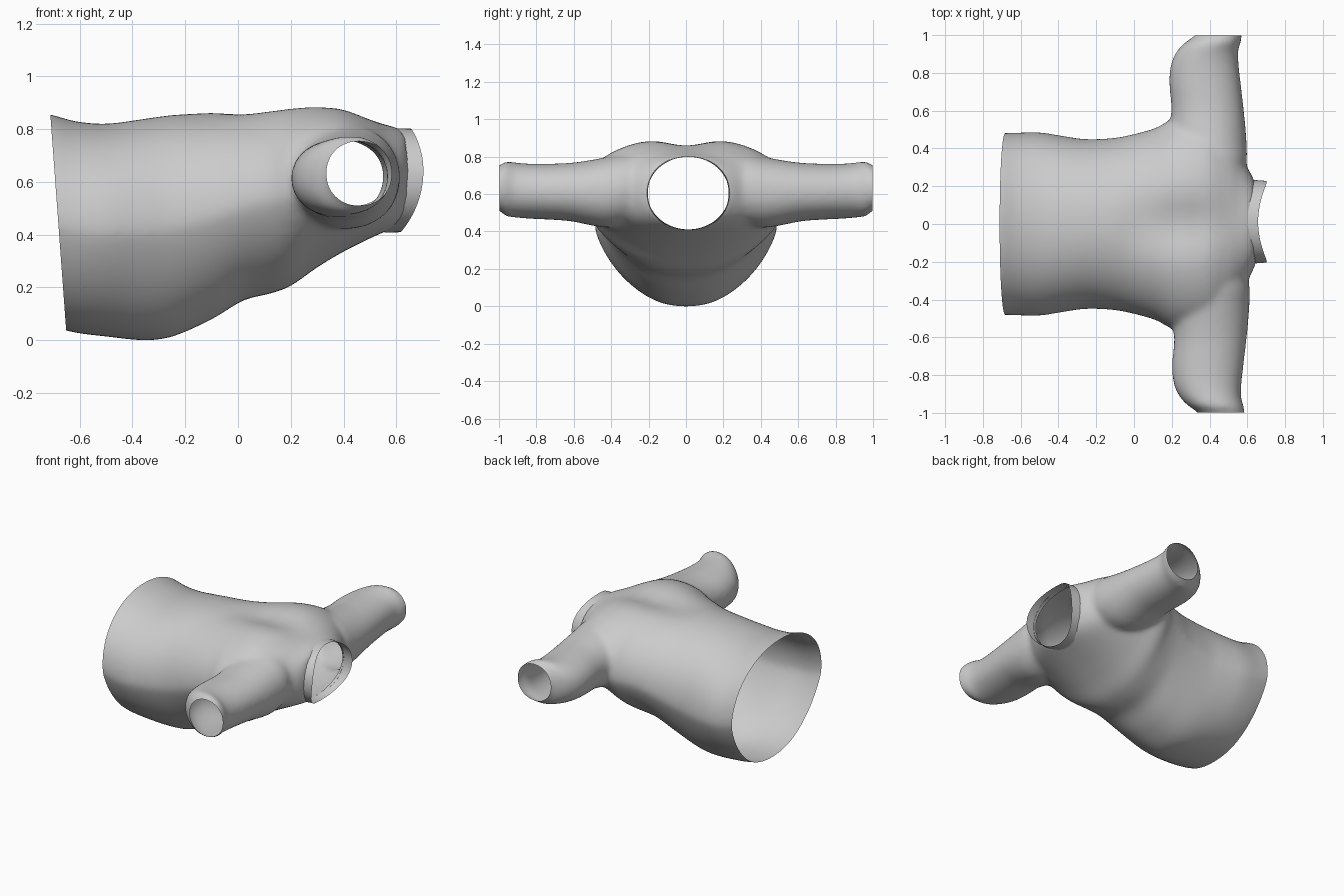
import bpy, bmesh, math
from mathutils import Vector

if "Cube" in bpy.data.objects:
    bpy.data.objects.remove(bpy.data.objects["Cube"])

N = 64


def spline(rows, steps=6):
    """Catmull-Rom interpolation through rows of section parameters."""
    out = []
    for i in range(len(rows) - 1):
        p = [rows[max(0, min(len(rows) - 1, i + k))] for k in (-1, 0, 1, 2)]
        for s in range(steps):
            t = s / steps
            out.append([b + 0.5 * t * (c - a + t * (2*a - 5*b + 4*c - d + t * (3*(b - c) + d - a)))
                        for a, b, c, d in zip(*p)])
    return out + [list(rows[-1])]


def loft(bm, rings, caps=True):
    loops = [[bm.verts.new(p) for p in ring] for ring in rings]
    for a, b in zip(loops, loops[1:]):
        for i in range(N):
            j = (i + 1) % N
            bm.faces.new((a[i], a[j], b[j], b[i]))
    if caps:
        bm.faces.new(loops[0][::-1])
        bm.faces.new(loops[-1])


def oval(n, a=None, b=None):
    """Unit superellipse; a and b are the lower half's across and down exponents."""
    for i in range(N):
        t = 2 * math.pi * i / N
        c, s = math.cos(t), math.sin(t)
        p, q = (n, n) if s > 0 or a is None else (a, b)
        yield (math.copysign(abs(c) ** (2 / p), c), math.copysign(abs(s) ** (2 / q), s))


def finish(bm, name):
    me = bpy.data.meshes.new(name)
    bm.to_mesh(me)
    me.polygons.foreach_set("use_smooth", [True] * len(me.polygons))
    ob = bpy.data.objects.new(name, me)
    bpy.context.collection.objects.link(ob)
    return ob


# Torso solid: x, bottom z, top z, half width, lower-half down exponent
torso = [(-.80, .07, .87, .48, 1.35), (-.70, .05, .853, .482, 1.35), (-.62, .028, .83, .484, 1.35),
         (-.50, .013, .82, .486, 1.3), (-.36, -.001, .838, .464, 1.25), (-.25, .012, .853, .45, 1.25),
         (-.10, .078, .862, .457, 1.25), (.02, .15, .874, .482, 1.3), (.12, .175, .892, .512, 1.3),
         (.20, .205, .903, .555, 1.3), (.30, .275, .908, .56, 1.35), (.40, .335, .894, .545, 1.4),
         (.50, .385, .85, .47, 1.6), (.56, .412, .82, .37, 2), (.60, .43, .805, .30, 2),
         (.635, .455, .787, .235, 2), (.66, .50, .74, .15, 2)]
bm = bmesh.new()
rings = []
for x, zb, zt, w, n in spline(torso):
    ring = []
    for c, s in oval(2.1, 2.3, n):
        y = w * c
        z = (zb + zt) / 2 + (zt - zb) / 2 * s
        if s > 0:  # slight hollow between the shoulder blades
            z -= .05 * max(0, min(1, (x + .1) / .3, (.58 - x) / .25)) * math.exp(-(y / .14) ** 2)
        ring.append((x, y, z))
    rings.append(ring)
loft(bm, rings)

# Sleeve solids: y, back x, front x, bottom z, top z
sleeve = [(.20, .22, .55, .46, .80), (.32, .19, .595, .435, .815), (.42, .185, .597, .42, .798),
          (.52, .192, .59, .435, .78), (.62, .197, .58, .455, .767), (.75, .186, .565, .464, .762),
          (.85, .196, .554, .469, .763), (.92, .230, .552, .475, .77), (.965, .275, .567, .482, .776),
          (1.0, .325, .572, .512, .752), (1.05, .345, .575, .53, .735)]
for side in (1, -1):
    dx = 0 if side > 0 else .015
    rings = [[((xb + xf) / 2 + (xf - xb) / 2 * c + dx, side * y, (zb + zt) / 2 + (zt - zb) / 2 * s)
              for c, s in oval(2.1)] for y, xb, xf, zb, zt in spline(sleeve)]
    loft(bm, rings)
bmesh.ops.recalc_face_normals(bm, faces=bm.faces)

# Fuse torso and sleeves into one smooth skin
src = finish(bm, "shirt_blank")
bm.free()
rm = src.modifiers.new("fuse", 'REMESH')
rm.mode = 'VOXEL'
rm.voxel_size = .012
sm = src.modifiers.new("soften", 'SMOOTH')
sm.factor, sm.iterations = .5, 30
dg = bpy.context.evaluated_depsgraph_get()
bm = bmesh.new()
bm.from_object(src, dg)
bpy.data.objects.remove(src)

# Open the hem and both cuffs
for co, no in (((-.70, 0, .70), (-.995, 0, -.073)), ((0, .997, 0), (0, 1, 0)), ((0, -.997, 0), (0, -1, 0))):
    bmesh.ops.bisect_plane(bm, geom=bm.verts[:] + bm.edges[:] + bm.faces[:],
                           plane_co=Vector(co), plane_no=Vector(no), clear_outer=True)

# Cut the neck opening and snap its rim to an oval
CY, CZ, RY, RZ = .012, .605, .218, .194


def radius(v):
    return math.hypot((v.co.y - CY) / RY, (v.co.z - CZ) / RZ)


doomed = [f for f in bm.faces if all(v.co.x > .5 for v in f.verts) and any(radius(v) < .98 for v in f.verts)]
bmesh.ops.delete(bm, geom=doomed, context='FACES')
for v in bm.verts:
    if v.is_boundary and v.co.x > .5 and abs(v.co.y) < .4:
        r = radius(v)
        v.co.y = CY + (v.co.y - CY) / r
        v.co.z = CZ + (v.co.z - CZ) / r
finish(bm, "shirt_body")
bm.free()

# Collar band, standing tallest over the shoulders
bm = bmesh.new()
rings = []
for k in range(5):
    t = k / 4
    ring = []
    for c, s in oval(2.1):
        base = .572 + .018 * s + .05 * c * c
        rim = .637 + .02 * s + .064 * c * c
        ring.append((base + (rim - base) * t, CY + (.222 - .006 * t) * c, CZ + (.198 - .002 * t) * s))
    rings.append(ring)
loft(bm, rings, caps=False)
bmesh.ops.recalc_face_normals(bm, faces=bm.faces)
finish(bm, "collar")
bm.free()
